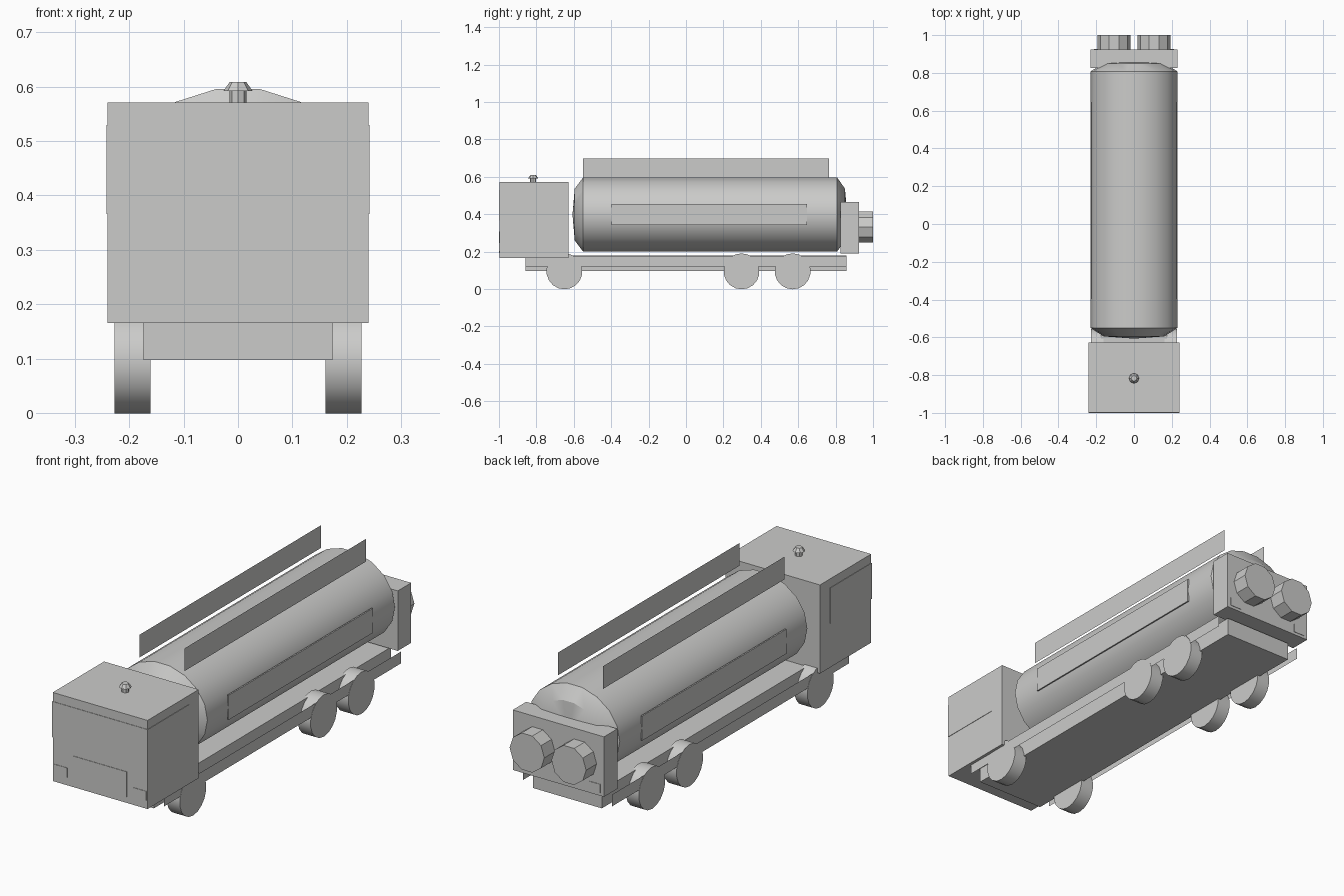
import bpy, bmesh, math
from mathutils import Matrix

if "Cube" in bpy.data.objects:
    bpy.data.objects.remove(bpy.data.objects["Cube"])

grey = bpy.data.materials.new("light_grey")
grey.diffuse_color = (0.6, 0.6, 0.59, 1)
grey.use_nodes = True
grey.node_tree.nodes["Principled BSDF"].inputs["Base Color"].default_value = grey.diffuse_color


def finish(name, bm, smooth=False):
    bmesh.ops.recalc_face_normals(bm, faces=bm.faces)
    mesh = bpy.data.meshes.new(name)
    bm.to_mesh(mesh)
    bm.free()
    mesh.materials.append(grey)
    ob = bpy.data.objects.new(name, mesh)
    bpy.context.collection.objects.link(ob)
    if smooth:
        bpy.ops.object.select_all(action='DESELECT')
        bpy.context.view_layer.objects.active = ob
        ob.select_set(True)
        bpy.ops.object.shade_smooth_by_angle(angle=math.radians(30))
    return ob


def box(name, x0, x1, y0, y1, z0, z1):
    bm = bmesh.new()
    size = Matrix.Diagonal((x1 - x0, y1 - y0, z1 - z0, 1))
    place = Matrix.Translation(((x0 + x1) / 2, (y0 + y1) / 2, (z0 + z1) / 2))
    bmesh.ops.create_cube(bm, size=1, matrix=place @ size)
    return finish(name, bm)


def sheet(name, x, y0, y1, z0, z1):
    """Upright single-face panel facing sideways."""
    bm = bmesh.new()
    bm.faces.new([bm.verts.new((x, y, z)) for y, z in
                  ((y0, z0), (y1, z0), (y1, z1), (y0, z1))])
    return finish(name, bm)


def lathe(name, profile, n, point, start=0.0, smooth=True):
    """Stack of rings (radius, offset); point maps (cos, sin, offset) to space."""
    bm = bmesh.new()
    angles = [start + 2 * math.pi * i / n for i in range(n)]
    rings = [[bm.verts.new(point(r * math.cos(a), r * math.sin(a), t)) for a in angles]
             for r, t in profile]
    for a, b in zip(rings, rings[1:]):
        for i in range(n):
            j = (i + 1) % n
            bm.faces.new((a[i], a[j], b[j], b[i]))
    bm.faces.new(rings[0])
    bm.faces.new(rings[-1])
    return finish(name, bm, smooth)


# Cab with windscreen, grille and roof beacon
box("cab", -0.24, 0.24, -0.998, -0.627, 0.165, 0.571)
box("windscreen", -0.242, 0.242, -1.0, -0.997, 0.366, 0.53)
box("grille", -0.136, 0.136, -1.0, -0.997, 0.193, 0.308)
lathe("roof_beacon", [(0.016, 0.565), (0.016, 0.592), (0.027, 0.592), (0.015, 0.609)],
      8, lambda c, s, t: (c, -0.817 + s, t))

# Chassis
box("chassis", -0.174, 0.174, -0.858, 0.858, 0.097, 0.18)

# Tank: 18-sided oval with domed ends
lathe("tank", [(0.05, -0.606), (0.7, -0.595), (1, -0.55), (1, 0.808), (0.7, 0.85), (0.05, 0.861)],
      18, lambda c, s, t: (0.23 * c, t, 0.398 + 0.201 * s))

# Rear cabinet
box("rear_cabinet", -0.231, 0.231, 0.827, 0.924, 0.19, 0.465)

# Parts repeated on both sides
for side, m in (("left", -1), ("right", 1)):
    def pair(a, b):
        return sorted((m * a, m * b))

    box(side + "_cab_window", *pair(0.239, 0.242), -1.0, -0.70, 0.366, 0.53)
    box(side + "_headlight", *pair(0.166, 0.234), -1.0, -0.997, 0.202, 0.245)
    box(side + "_tail_light", *pair(0.155, 0.213), 0.923, 0.926, 0.203, 0.243)
    sheet(side + "_side_rail", m * 0.226, -0.858, 0.858, 0.12, 0.174)
    sheet(side + "_top_fin", m * 0.115, -0.55, 0.764, 0.593, 0.697)
    box(side + "_tank_panel", *pair(0.224, 0.2305), -0.397, 0.647, 0.341, 0.454)
    # Hose reel drums on the back
    lathe(side + "_hose_drum", [(0.088, 0.92), (0.088, 1.0)], 10,
          lambda c, s, t: (m * 0.106 + c, t, 0.331 + s))
    # Wheels
    for label, y in (("front", -0.65), ("middle", 0.297), ("rear", 0.57)):
        lathe(f"{side}_{label}_wheel", [(0.096, 0.161), (0.096, 0.227)], 18,
              lambda c, s, t: (m * t, y + c, 0.0945 + s), math.pi / 18)
